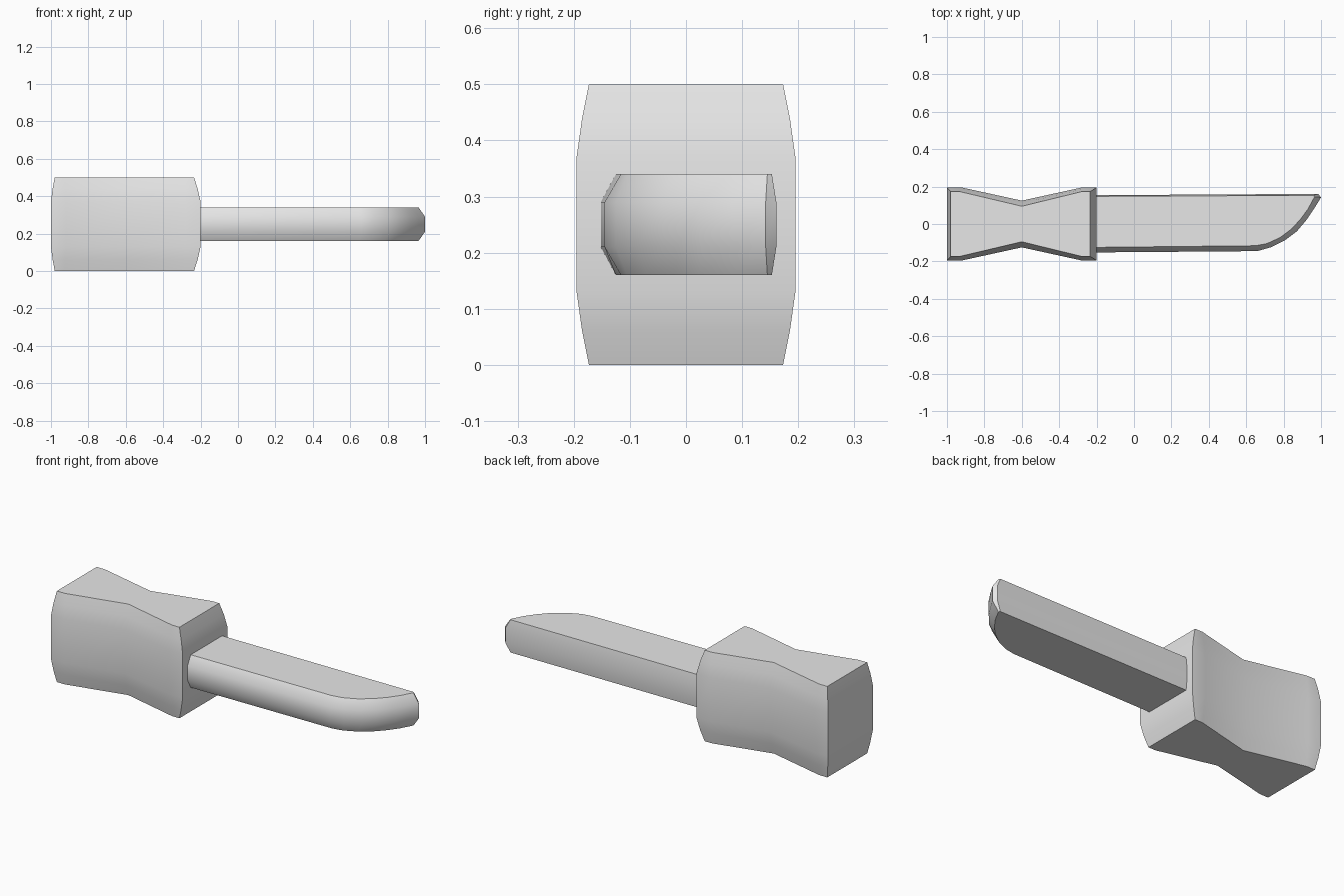
import bpy, bmesh, math

if "Cube" in bpy.data.objects:
    bpy.data.objects.remove(bpy.data.objects["Cube"], do_unlink=True)

grey = bpy.data.materials.new("light grey")
grey.use_nodes = True
colour = (0.8, 0.8, 0.8, 1)
grey.diffuse_color = colour
grey.node_tree.nodes["Principled BSDF"].inputs["Base Color"].default_value = colour


def loft(name, inner, outer, levels):
    """Stack outlines blended from inner to outer at each (height, blend) level."""
    bm = bmesh.new()
    rings = []
    for z, f in levels:
        rings.append([bm.verts.new((a[0] + (b[0] - a[0]) * f,
                                    a[1] + (b[1] - a[1]) * f, z))
                      for a, b in zip(inner, outer)])
    n = len(inner)
    for low, high in zip(rings, rings[1:]):
        for i in range(n):
            j = (i + 1) % n
            bm.faces.new((low[i], low[j], high[j], high[i]))
    caps = [bm.faces.new(rings[0][::-1]), bm.faces.new(rings[-1])]
    bmesh.ops.triangulate(bm, faces=caps)
    bmesh.ops.recalc_face_normals(bm, faces=bm.faces)
    mesh = bpy.data.meshes.new(name)
    bm.to_mesh(mesh)
    bm.free()
    mesh.materials.append(grey)
    obj = bpy.data.objects.new(name, mesh)
    bpy.context.collection.objects.link(obj)
    bpy.ops.object.select_all(action='DESELECT')
    obj.select_set(True)
    bpy.context.view_layer.objects.active = obj
    bpy.ops.object.shade_smooth_by_angle(angle=math.radians(35))
    return obj


def mirrored(front):
    """Close a front outline with its reflection across y = 0."""
    return front + [(x, -y) for x, y in reversed(front)]


# Waisted handle with bulging sides
handle_inner = mirrored([(-0.98, -0.173), (-0.93, -0.173), (-0.6, -0.095),
                         (-0.28, -0.173), (-0.235, -0.173)])
handle_outer = mirrored([(-1, -0.195), (-0.92, -0.195), (-0.6, -0.125),
                         (-0.28, -0.195), (-0.2, -0.195)])
loft("handle", handle_inner, handle_outer,
     [(0, 0), (0.06, 0.55), (0.13, 1), (0.37, 1), (0.44, 0.55), (0.5, 0)])

# Thick blade with a straight back and a curved tip
blade_inner = [(-0.22, -0.125), (0.65, -0.116), (0.71, -0.105), (0.78, -0.073),
               (0.84, -0.028), (0.89, 0.025), (0.93, 0.08), (0.965, 0.145),
               (0.96, 0.153), (-0.22, 0.148)]
blade_outer = [(-0.22, -0.152), (0.66, -0.145), (0.73, -0.125), (0.81, -0.085),
               (0.87, -0.04), (0.925, 0.025), (0.965, 0.085), (1, 0.142),
               (0.985, 0.161), (-0.22, 0.154)]
loft("blade", blade_inner, blade_outer,
     [(0.16, 0), (0.21, 1), (0.29, 1), (0.34, 0)])
